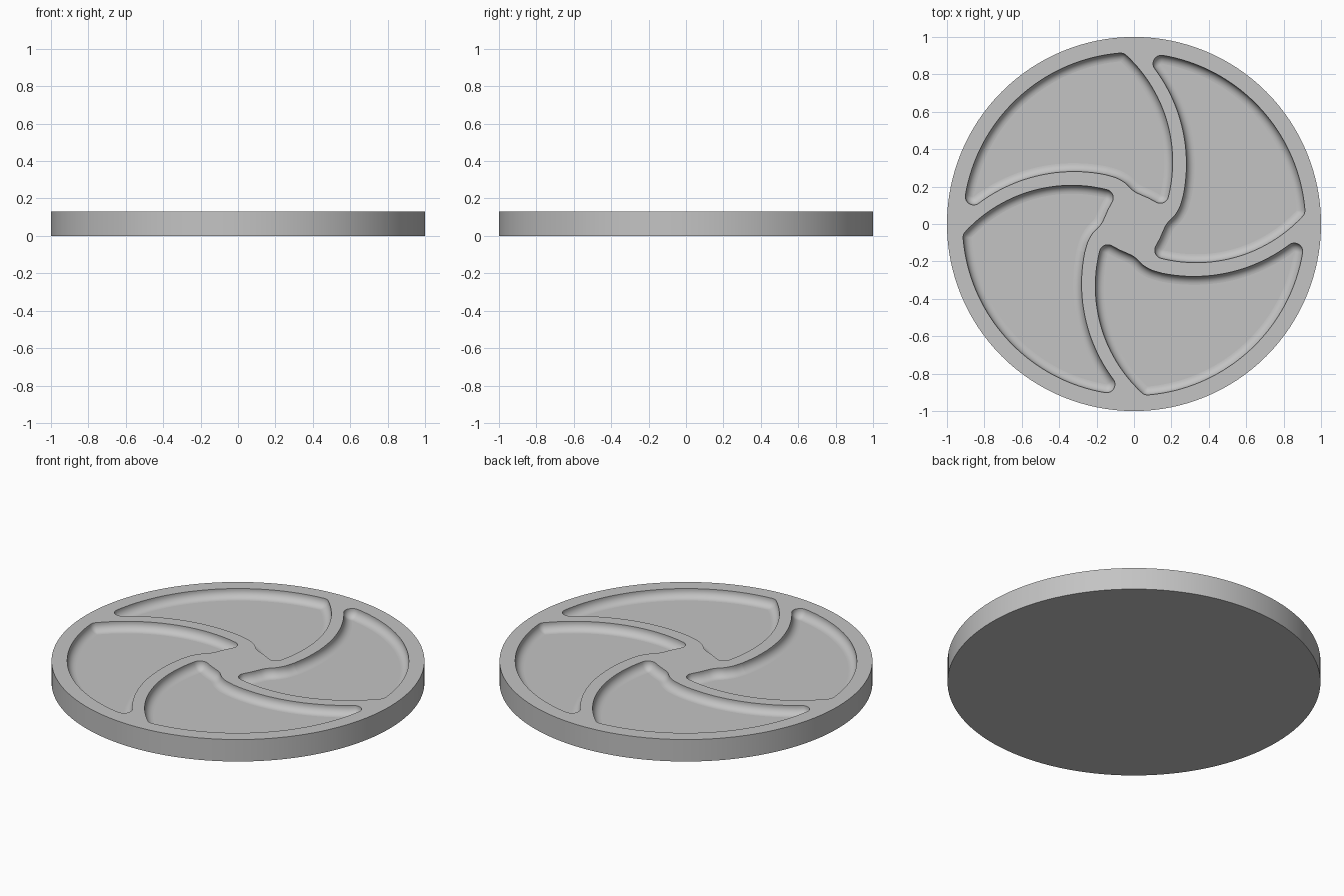
import bpy, bmesh, math
from mathutils import Vector, Matrix

if "Cube" in bpy.data.objects:
    bpy.data.objects.remove(bpy.data.objects["Cube"])

HEIGHT = 0.13      # disc thickness
DEPTH = 0.05       # pocket depth
FILLET = 0.045     # rounding between pocket wall and floor
SIDES = 128


def arc(centre, start, end, n):
    """Counter-clockwise or clockwise arc, whichever is shorter."""
    c = Vector(centre)
    a, b = Vector(start) - c, Vector(end) - c
    t0 = math.atan2(a.y, a.x)
    turn = (math.atan2(b.y, b.x) - t0 + math.pi) % math.tau - math.pi
    pts = []
    for i in range(n + 1):
        f = i / n
        r = a.length * (1 - f) + b.length * f
        pts.append(c + r * Vector((math.cos(t0 + turn * f), math.sin(t0 + turn * f))))
    return pts


def spline(points, n):
    """Smooth curve through the points."""
    p = [Vector(q) for q in points]
    p = [2 * p[0] - p[1]] + p + [2 * p[-1] - p[-2]]
    out = []
    for a, b, c, d in zip(p, p[1:], p[2:], p[3:]):
        for i in range(n):
            t = i / n
            out.append(0.5 * (2 * b + (c - a) * t + (2 * a - 5 * b + 4 * c - d) * t * t
                              + (3 * b - a - 3 * c + d) * t ** 3))
    return out + [p[-2]]


def with_normals(pts):
    out = []
    for i, p in enumerate(pts):
        t = (pts[min(i + 1, len(pts) - 1)] - pts[max(i - 1, 0)]).normalized()
        out.append((p, Vector((t.y, -t.x))))
    return out


def rounded_outline(sections):
    """Points with outward normals; normals fan out round each corner."""
    parts = [with_normals(s) for s in sections]
    out = []
    for i, part in enumerate(parts):
        out += part
        p, n0 = part[-1]
        n1 = parts[(i + 1) % len(parts)][0][1]
        angle = math.atan2(n0.cross(n1), n0.dot(n1))
        steps = max(1, int(abs(angle) / 0.2))
        for k in range(1, steps):
            out.append((p, Matrix.Rotation(angle * k / steps, 2) @ n0))
    return out


# Floor outline of one curved pocket
outer_tip, left_tip, hub_tip = (-0.072, 0.869), (-0.857, 0.147), (0.14, 0.156)
neck = (-0.14, 0.307)
hub_side = spline([neck, (-0.075, 0.287), (-0.02, 0.255), (0.022, 0.215),
                   (0.052, 0.199), (0.095, 0.18), hub_tip], 5)
pocket = rounded_outline([
    arc((0, 0), outer_tip, left_tip, 40),
    arc((-0.32, -0.57), left_tip, neck, 28),
    hub_side,
    arc((-0.57, 0.33), hub_tip, outer_tip, 30),
])

# Wall profile from the top rim down to the floor: (outward offset, height)
profile = [(FILLET, HEIGHT)]
for i in range(9):
    a = math.pi / 2 * i / 8
    profile.append((FILLET * math.cos(a), HEIGHT - DEPTH + FILLET * (1 - math.sin(a))))

bm = bmesh.new()


def ring(points, z):
    return [bm.verts.new((p.x, p.y, z)) for p in points]


def strip(upper, lower):
    n = len(upper)
    for i in range(n):
        j = (i + 1) % n
        bm.faces.new((upper[i], upper[j], lower[j], lower[i]))


def loop_edges(verts):
    return [bm.edges.get((a, b)) for a, b in zip(verts, verts[1:] + verts[:1])]


# Disc side and underside
circle = [Vector((math.cos(math.tau * i / SIDES), math.sin(math.tau * i / SIDES)))
          for i in range(SIDES)]
top, bottom = ring(circle, HEIGHT), ring(circle, 0)
strip(top, bottom)
bm.faces.new(bottom)
rim_edges = loop_edges(top)

# Four pockets, a quarter turn apart
for quarter in range(4):
    turn = Matrix.Rotation(math.pi / 2 * quarter, 2)
    rings = [ring([turn @ (p + n * offset) for p, n in pocket], z) for offset, z in profile]
    for upper, lower in zip(rings, rings[1:]):
        strip(upper, lower)
    bm.faces.new(rings[-1])
    rim_edges += loop_edges(rings[0])

# Top face with spokes, hub and rim left between the pockets
bmesh.ops.triangle_fill(bm, edges=rim_edges, use_beauty=True, normal=(0, 0, 1))
bmesh.ops.remove_doubles(bm, verts=bm.verts, dist=0.0002)
bmesh.ops.recalc_face_normals(bm, faces=bm.faces)

mesh = bpy.data.meshes.new("spoked_disc")
bm.to_mesh(mesh)
bm.free()
disc = bpy.data.objects.new("spoked_disc", mesh)
bpy.context.collection.objects.link(disc)

# Plain grey material
grey = bpy.data.materials.new("plain_grey")
grey.use_nodes = True
colour = (0.55, 0.55, 0.55, 1)
grey.diffuse_color = colour
grey.node_tree.nodes["Principled BSDF"].inputs["Base Color"].default_value = colour
mesh.materials.append(grey)

# Smooth walls, flat level faces
bpy.ops.object.select_all(action="DESELECT")
disc.select_set(True)
bpy.context.view_layer.objects.active = disc
bpy.ops.object.shade_smooth_by_angle(angle=math.radians(35))
for face in mesh.polygons:
    if abs(face.normal.z) > 0.999:
        face.use_smooth = False
